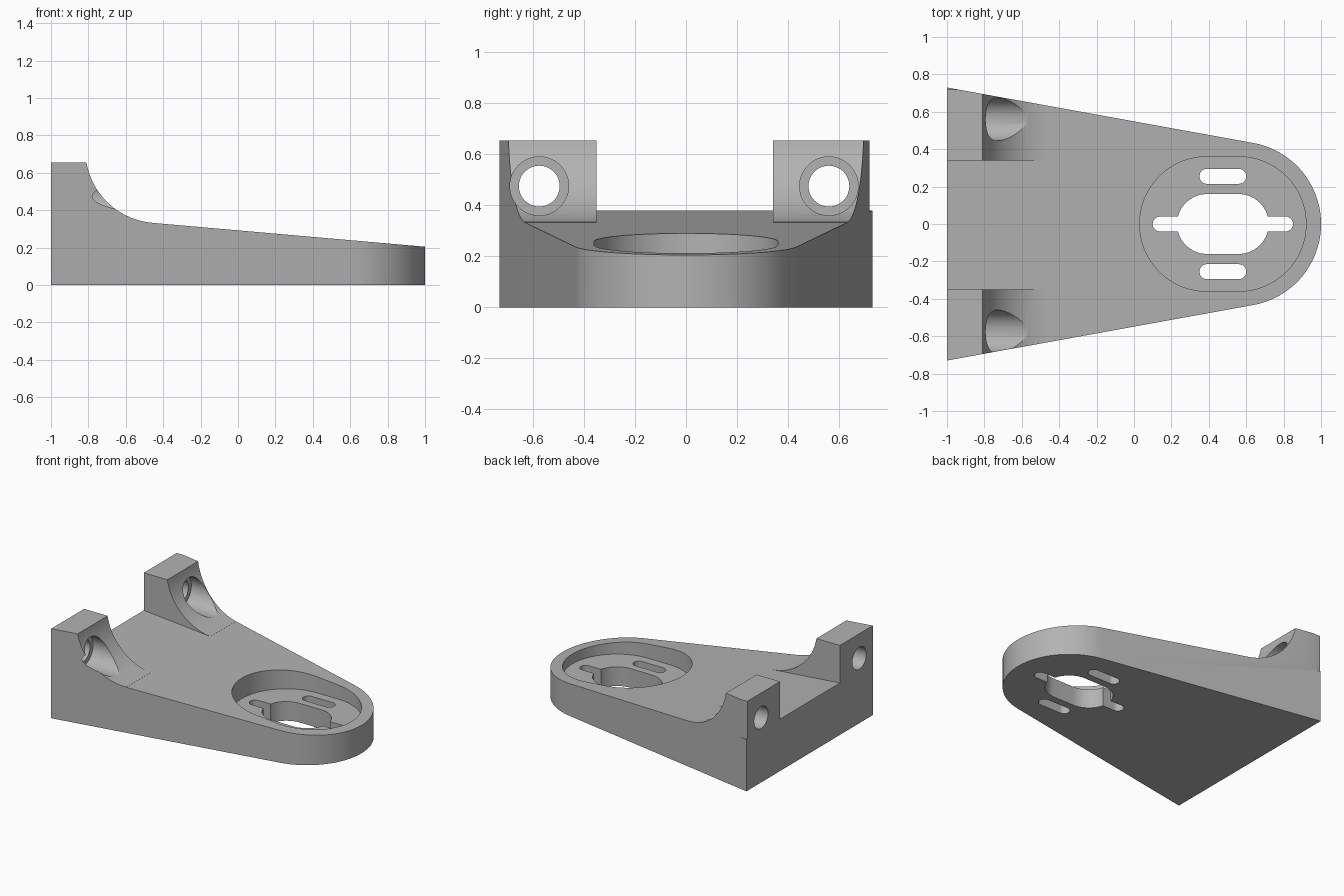
import bpy, bmesh, math
from mathutils import Vector

default = bpy.data.objects.get("Cube")
if default:
    bpy.data.objects.remove(default, do_unlink=True)

grey = bpy.data.materials.new("plain grey")
grey.use_nodes = True
grey.diffuse_color = (0.45, 0.45, 0.45, 1)
grey.node_tree.nodes["Principled BSDF"].inputs["Base Color"].default_value = grey.diffuse_color


def arc(cx, cy, r, start, end, steps=32):
    """Points on an arc, angles in degrees."""
    angles = [math.radians(start + (end - start) * i / steps) for i in range(steps + 1)]
    return [(cx + r * math.cos(a), cy + r * math.sin(a)) for a in angles]


def stadium(cx, cy, half_flat, r):
    return arc(cx + half_flat, cy, r, -90, 90) + arc(cx - half_flat, cy, r, 90, 270)


def prism(name, points, axis, low, high):
    """Extrude a 2D outline along an axis."""
    place = {"X": lambda u, v, w: (w, u, v),
             "Y": lambda u, v, w: (u, w, v),
             "Z": lambda u, v, w: (u, v, w)}[axis]
    bm = bmesh.new()
    face = bm.faces.new([bm.verts.new(place(u, v, low)) for u, v in points])
    moved = bmesh.ops.extrude_face_region(bm, geom=[face])["geom"]
    shift = Vector(place(0, 0, high - low))
    bmesh.ops.translate(bm, vec=shift, verts=[g for g in moved if isinstance(g, bmesh.types.BMVert)])
    bmesh.ops.recalc_face_normals(bm, faces=bm.faces)
    mesh = bpy.data.meshes.new(name)
    bm.to_mesh(mesh)
    bm.free()
    mesh.materials.append(grey)
    obj = bpy.data.objects.new(name, mesh)
    bpy.context.collection.objects.link(obj)
    return obj


def combine(target, tool, operation):
    """Apply a boolean and drop the tool."""
    mod = target.modifiers.new("boolean", "BOOLEAN")
    mod.operation = operation
    mod.solver = "EXACT"
    mod.object = tool
    bpy.context.view_layer.objects.active = target
    bpy.ops.object.modifier_apply(modifier=mod.name)
    bpy.data.objects.remove(tool, do_unlink=True)


def top_height(x):
    return 0.38 - 0.0875 * (x + 1)


# Wedge plate with a sloping top
bracket = prism("mounting_bracket",
                [(-1.2, 0), (1.2, 0), (1.2, top_height(1.2)), (-1.2, top_height(-1.2))],
                "Y", -1, 1)

# Two lugs with a concave front
lug_profile = [(-1.2, 0.1), (-1.2, 0.655)] + arc(-0.426, 0.722, 0.39, 190, 265) + [(-0.46, 0.1)]
for name, low, high in (("right_lug", -0.8, -0.35), ("left_lug", 0.34, 0.72)):
    combine(bracket, prism(name, lug_profile, "Y", low, high), "UNION")

# Tapered outline with a round nose
outline = [(-1, 0.73), (-1, -0.73)] + arc(0.56, 0, 0.44, -79.9, 79.9, 64)
combine(bracket, prism("outline", outline, "Z", 0, 1), "INTERSECT")

# Bolt holes and counterbores through the lugs
for y in (-0.575, 0.56):
    for name, r, start in (("bolt_hole", 0.08, -1.3), ("counterbore", 0.115, -0.85)):
        circle = arc(y, 0.475, r, 0, 360, 48)[:-1]
        combine(bracket, prism(name, circle, "X", start, 0.3), "DIFFERENCE")

# Pocket in the nose, keyed opening and side slots
floor = 0.14
combine(bracket, prism("pocket", stadium(0.475, 0, 0.085, 0.36), "Z", floor, 1), "DIFFERENCE")
openings = (("opening", 0, 0.085, 0.16), ("key_slot", 0, 0.335, 0.04),
            ("left_slot", 0.255, 0.085, 0.04), ("right_slot", -0.255, 0.085, 0.04))
for name, y, half_flat, r in openings:
    combine(bracket, prism(name, stadium(0.475, y, half_flat, r), "Z", -0.1, 0.5), "DIFFERENCE")

bpy.ops.object.select_all(action="DESELECT")
bracket.select_set(True)
bpy.context.view_layer.objects.active = bracket
bpy.ops.object.shade_smooth_by_angle(angle=math.radians(25))
